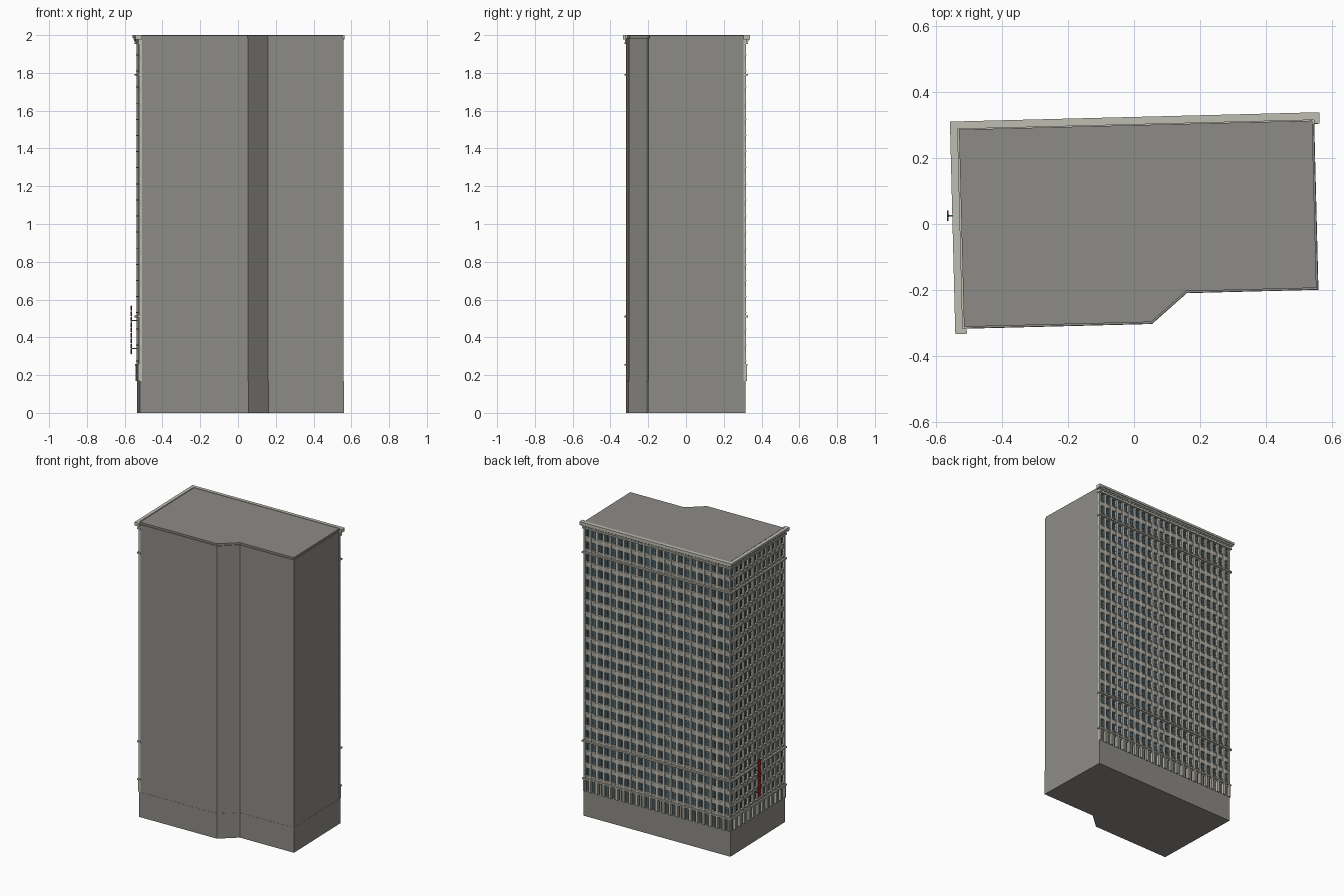
import bpy, bmesh, math

if "Cube" in bpy.data.objects:
    bpy.data.objects.remove(bpy.data.objects["Cube"])

TILT = math.radians(1.45)          # whole block is turned slightly
X0, X1, Y0, Y1 = -0.528, 0.555, -0.305, 0.302
BASE_Z, FIRST_Z, FLOOR, FLOORS = 0.17, 0.255, 0.0853, 20
TOP_Z = FIRST_Z + FLOOR * FLOORS


def material(name, r, g, b):
    m = bpy.data.materials.new(name)
    m.diffuse_color = (r, g, b, 1)
    m.use_nodes = True
    m.node_tree.nodes["Principled BSDF"].inputs["Base Color"].default_value = m.diffuse_color
    return m


WALL = material("wall_grey", 0.27, 0.26, 0.24)
STONE = material("pale_stone", 0.52, 0.51, 0.45)
SPANDREL = material("spandrel_stone", 0.38, 0.37, 0.33)
GLASS = material("dark_glass", 0.06, 0.11, 0.14)
FRAME = material("window_frame", 0.12, 0.15, 0.16)
RED = material("sign_red", 0.35, 0.02, 0.02)
BLUE = material("sign_blue", 0.05, 0.2, 0.3)


def finish(bm, name, mat):
    bmesh.ops.recalc_face_normals(bm, faces=bm.faces)
    mesh = bpy.data.meshes.new(name)
    bm.to_mesh(mesh)
    bm.free()
    mesh.materials.append(mat)
    ob = bpy.data.objects.new(name, mesh)
    ob.rotation_euler.z = TILT
    bpy.context.collection.objects.link(ob)


def box(bm, x0, x1, y0, y1, z0, z1):
    v = [bm.verts.new((x, y, z)) for z in (z0, z1)
         for x, y in ((x0, y0), (x1, y0), (x1, y1), (x0, y1))]
    for f in ((3, 2, 1, 0), (4, 5, 6, 7), (0, 1, 5, 4), (1, 2, 6, 5), (2, 3, 7, 6), (3, 0, 4, 7)):
        bm.faces.new([v[i] for i in f])


def prism(name, mat, z0, z1, left, back, inset=0.0):
    """Extruded footprint with the notched front; left/back set back the street sides."""
    i = inset
    pts = [(X0 + left, Y0 + i), (0.047 - i * .5, Y0 + i), (0.155 - i * .5, -0.214 + i),
           (X1 - i, -0.214 + i), (X1 - i, Y1 - back), (X0 + left, Y1 - back)]
    bm = bmesh.new()
    face = bm.faces.new([bm.verts.new((x, y, z0)) for x, y in pts])
    ext = bmesh.ops.extrude_face_region(bm, geom=[face])
    for e in ext["geom"]:
        if isinstance(e, bmesh.types.BMVert):
            e.co.z = z1
    finish(bm, name, mat)


# Solid masses: street base, recessed tower, roof slab
prism("street_base", WALL, 0, BASE_Z, 0, 0)
prism("tower_body", WALL, BASE_Z, 1.985, 0.011, 0.011, 0.001)
prism("roof_slab", WALL, 1.985, 1.998, 0.004, 0.002, 0.006)

parts = {n: bmesh.new() for n in
         ("piers", "spandrels", "sills", "glass_panes", "window_frames", "ledges", "cornice", "dentils")}


def on_wall(part, side, u0, u1, d0, d1, z0, z1):
    """Box on a street wall: u runs along the wall, d is distance outward."""
    if side == "back":
        box(parts[part], u0, u1, Y1 + d0, Y1 + d1, z0, z1)
    else:
        box(parts[part], X0 - d1, X0 - d0, u0, u1, z0, z1)


def band(part, side, d1, z0, z1, end=0.0, d0=-0.012):
    """Full-length strip; the back strip owns the shared corner."""
    if side == "back":
        on_wall(part, side, X0 - d1, X1 + end, d0, d1, z0, z1)
    else:
        on_wall(part, side, Y0 - end, Y1 + d0, d0, d1, z0, z1)


for side, a, b, bays in (("back", X0, X1, 22), ("left", Y0, Y1, 12)):
    step = (b - a) / bays
    # Vertical piers, stouter on the tall lowest storey
    for i in range(bays + 1):
        u = a + i * step
        lo, hi = max(u - 0.008, a), min(u + 0.008, b)
        if i == 0:
            hi += 0.004
        if i == bays:
            lo -= 0.004
        on_wall("piers", side, lo, hi, -0.012, 0.003, BASE_Z, 1.965)
        on_wall("piers", side, lo, hi, 0.003, 0.008, BASE_Z, FIRST_Z)
    # Glass sheet behind the grid
    on_wall("glass_panes", side, a + 0.002, b - 0.002, -0.012, -0.009, BASE_Z, TOP_Z)
    for i in range(bays):
        c = a + (i + 0.5) * step
        w = step / 2 - 0.008
        # Slim mullion of the lowest storey
        on_wall("piers", side, c - 0.004, c + 0.004, -0.010, 0.001, BASE_Z, FIRST_Z)
        for k in range(FLOORS):
            z = FIRST_Z + k * FLOOR
            on_wall("window_frames", side, c - 0.0015, c + 0.0015, -0.010, -0.006, z + 0.02, z + 0.073)
            on_wall("window_frames", side, c - w, c + w, -0.010, -0.007, z + 0.046, z + 0.049)
            on_wall("sills", side, c - w - 0.002, c + w + 0.002, -0.010, 0.005, z + 0.017, z + 0.022)
    # Spandrel strips between floors
    for k in range(FLOORS + 1):
        z = FIRST_Z + k * FLOOR
        band("spandrels", side, 0.0, z - 0.012, z + 0.018)
    # Projecting string courses
    for z, d in ((FIRST_Z, 0.010), (FIRST_Z + 3 * FLOOR, 0.012),
                 (FIRST_Z + 18 * FLOOR, 0.012), (TOP_Z - 0.004, 0.011)):
        band("ledges", side, d, z - 0.005, z + 0.005, 0.006)
    # Stepped cornice with dentils
    band("cornice", side, 0.008, 1.962, 1.976, 0.004)
    band("cornice", side, 0.017, 1.976, 1.986, 0.012)
    band("cornice", side, 0.023, 1.986, 2.0, 0.016, d0=0.0)
    for i in range(bays * 2):
        u = a + (i + 0.5) * step / 2
        on_wall("dentils", side, u - 0.006, u + 0.006, 0.007, 0.015, 1.966, 1.977)

# Short cornice returns at both free ends
box(parts["cornice"], X1 - 0.001, X1 + 0.016, Y1 - 0.011, Y1 + 0.023, 1.977, 1.9995)
box(parts["cornice"], X0 - 0.023, X0 + 0.011, Y0 - 0.016, Y0 + 0.001, 1.977, 1.9995)

mats = dict(piers=STONE, spandrels=SPANDREL, sills=STONE, glass_panes=GLASS,
            window_frames=FRAME, ledges=STONE, cornice=STONE, dentils=STONE)
for name, bm in parts.items():
    finish(bm, name, mats[name])

# Vertical hanging sign on the left wall: rail, blocks, brackets
SY = 0.039
rail, blocks = bmesh.new(), bmesh.new()
box(rail, -0.564, -0.561, SY - 0.004, SY + 0.004, 0.31, 0.57)
for z in (0.34, 0.49):
    box(rail, -0.562, X0 + 0.005, SY - 0.002, SY + 0.002, z - 0.003, z + 0.003)
for i in range(9):
    z = 0.313 + i * 0.0285
    box(blocks, -0.567, -0.5625, SY - 0.016, SY + 0.016, z, z + 0.024)
finish(rail, "sign_rail", BLUE)
finish(blocks, "sign_blocks", RED)
